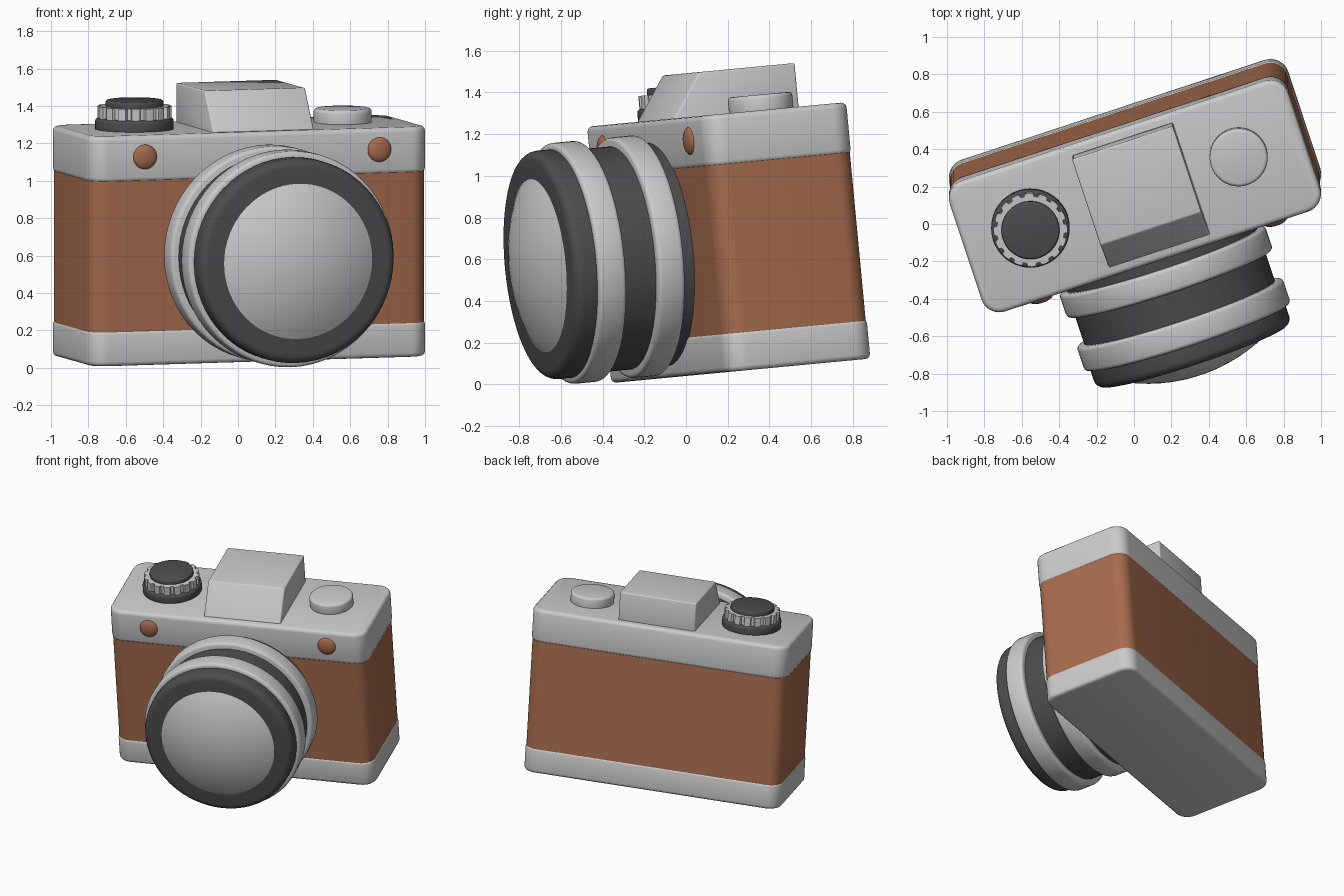
import bpy, bmesh
from math import radians, pi, cos, sin, asin
from mathutils import Matrix, Vector

if "Cube" in bpy.data.objects:
    bpy.data.objects.remove(bpy.data.objects["Cube"])

# The whole camera is turned about z, then tipped slightly forward
POSE = (Matrix.Translation((0.005, 0.263, 0.065)) @ Matrix.Rotation(radians(5.4), 4, 'X')
        @ Matrix.Rotation(radians(18.3), 4, 'Z'))
H, W, D = 1.235, 0.953, 0.37      # body height, half width, half depth
LENS_X, LENS_Z = 0.012, 0.593


def material(name, colour):
    m = bpy.data.materials.new(name)
    m.diffuse_color = (*colour, 1)
    m.use_nodes = True
    m.node_tree.nodes["Principled BSDF"].inputs["Base Color"].default_value = m.diffuse_color
    return m


LEATHER = material("leather", (0.386, 0.15, 0.075))
BLACK = material("black", (0.075, 0.075, 0.075))


def finish(name, bm, mat=None, local=Matrix(), bevel=0, segs=3):
    """Round sharp edges, make the object, pose it, shade it."""
    bmesh.ops.recalc_face_normals(bm, faces=bm.faces)
    if bevel:
        edges = [e for e in bm.edges if e.is_manifold and e.calc_face_angle() > radians(35)]
        bmesh.ops.bevel(bm, geom=edges, offset=bevel, segments=segs, profile=0.5,
                        affect='EDGES', clamp_overlap=True)
    me = bpy.data.meshes.new(name)
    bm.to_mesh(me)
    bm.free()
    ob = bpy.data.objects.new(name, me)
    bpy.context.collection.objects.link(ob)
    ob.matrix_world = POSE @ local
    if mat:
        me.materials.append(mat)
    bpy.ops.object.select_all(action='DESELECT')
    ob.select_set(True)
    bpy.context.view_layer.objects.active = ob
    bpy.ops.object.shade_smooth_by_angle(angle=radians(35))
    return ob


def prism(points, direction):
    """Extrude a closed outline along a direction."""
    bm = bmesh.new()
    face = bm.faces.new([bm.verts.new(p) for p in points])
    res = bmesh.ops.extrude_face_region(bm, geom=[face], use_keep_orig=True)
    verts = [v for v in res["geom"] if isinstance(v, bmesh.types.BMVert)]
    bmesh.ops.translate(bm, verts=verts, vec=direction)
    return bm


def slab(name, z0, z1, inset, mat=None, bevel=0.02):
    """Body layer with rounded corners."""
    r, n, pts = 0.1 - inset, 8, []
    for k, (sx, sy) in enumerate([(1, 1), (-1, 1), (-1, -1), (1, -1)]):
        for i in range(n + 1):
            a = pi / 2 * (k + i / n)
            pts.append((sx * (W - 0.1) + r * cos(a), sy * (D - 0.1) + r * sin(a), z0))
    return finish(name, prism(pts, (0, 0, z1 - z0)), mat, bevel=bevel)


def disc(name, r, z0, z1, local, mat=None, bevel=0.0, segs=3, n=64):
    pts = [(r * cos(2 * pi * i / n), r * sin(2 * pi * i / n), z0) for i in range(n)]
    return finish(name, prism(pts, (0, 0, z1 - z0)), mat, local, bevel, segs)


# Body: base plate, leather band, top plate
slab("base_plate", 0, 0.193, 0, bevel=0.024)
slab("leather_body", 0.18, 0.995, 0.005, LEATHER, bevel=0)
slab("top_plate", 0.985, H, 0, bevel=0.026)

# Viewfinder hump with sloping front
side = [(-0.32, H - 0.02), (-0.32, H), (-0.172, 1.445), (0.314, 1.445), (0.314, H - 0.02)]
finish("viewfinder_hump", prism([(0.033 - 0.284, y, z) for y, z in side], (0.568, 0, 0)),
       bevel=0.012)

# Lens, built along local -y
LENS = Matrix.Translation((LENS_X, 0, LENS_Z)) @ Matrix.Rotation(pi / 2, 4, 'X')
disc("lens_barrel", 0.537, 0.3, 0.88, LENS, BLACK)
disc("lens_rear_ring", 0.58, 0.425, 0.56, LENS, bevel=0.02)
disc("lens_front_ring", 0.58, 0.722, 0.862, LENS, bevel=0.02)
disc("lens_rim", 0.55, 0.80, 0.972, LENS, BLACK, bevel=0.045, segs=5)

# Domed glass: spherical cap
bm = bmesh.new()
cap_r, cap_h = 0.44, 0.115
R = (cap_r ** 2 + cap_h ** 2) / (2 * cap_h)
end = asin(cap_r / R)
arc = [bm.verts.new((R * sin(end * i / 8), 0, 0.96 + cap_h - R + R * cos(end * i / 8)))
       for i in range(9)]
arc.append(bm.verts.new((cap_r, 0, 0.93)))
edges = [bm.edges.new(p) for p in zip(arc, arc[1:])]
bmesh.ops.spin(bm, geom=arc + edges, cent=(0, 0, 0), axis=(0, 0, 1), angle=2 * pi, steps=64)
bmesh.ops.remove_doubles(bm, verts=bm.verts, dist=1e-5)
finish("lens_glass", bm, None, LENS)

# Speed dial: black base, toothed ring, black cap
DIAL = Matrix.Translation((-0.583, 0.016, H))
disc("dial_base", 0.21, -0.02, 0.06, DIAL, BLACK, bevel=0.018)
teeth, pts = 16, []
for i in range(teeth):
    for f, r in ((0, 0.197), (0.28, 0.198), (0.56, 0.197), (0.64, 0.181), (0.92, 0.181)):
        a = 2 * pi * (i + f) / teeth
        pts.append((r * cos(a), r * sin(a), 0.05))
finish("dial_toothed_ring", prism(pts, (0, 0, 0.073)), None, DIAL)
disc("dial_cap", 0.155, 0.10, 0.155, DIAL, BLACK, bevel=0.012)

# Shutter button
disc("shutter_button", 0.155, -0.02, 0.075, Matrix.Translation((0.594, 0.03, H)), bevel=0.018)

# Front studs
for label, x in (("left", -0.651), ("right", 0.669)):
    bm = bmesh.new()
    bmesh.ops.create_uvsphere(bm, u_segments=32, v_segments=16, radius=0.066)
    bmesh.ops.scale(bm, verts=bm.verts, vec=Vector((1, 0.4, 1)))
    finish("front_stud_" + label, bm, LEATHER, Matrix.Translation((x, -D, 1.12)))
